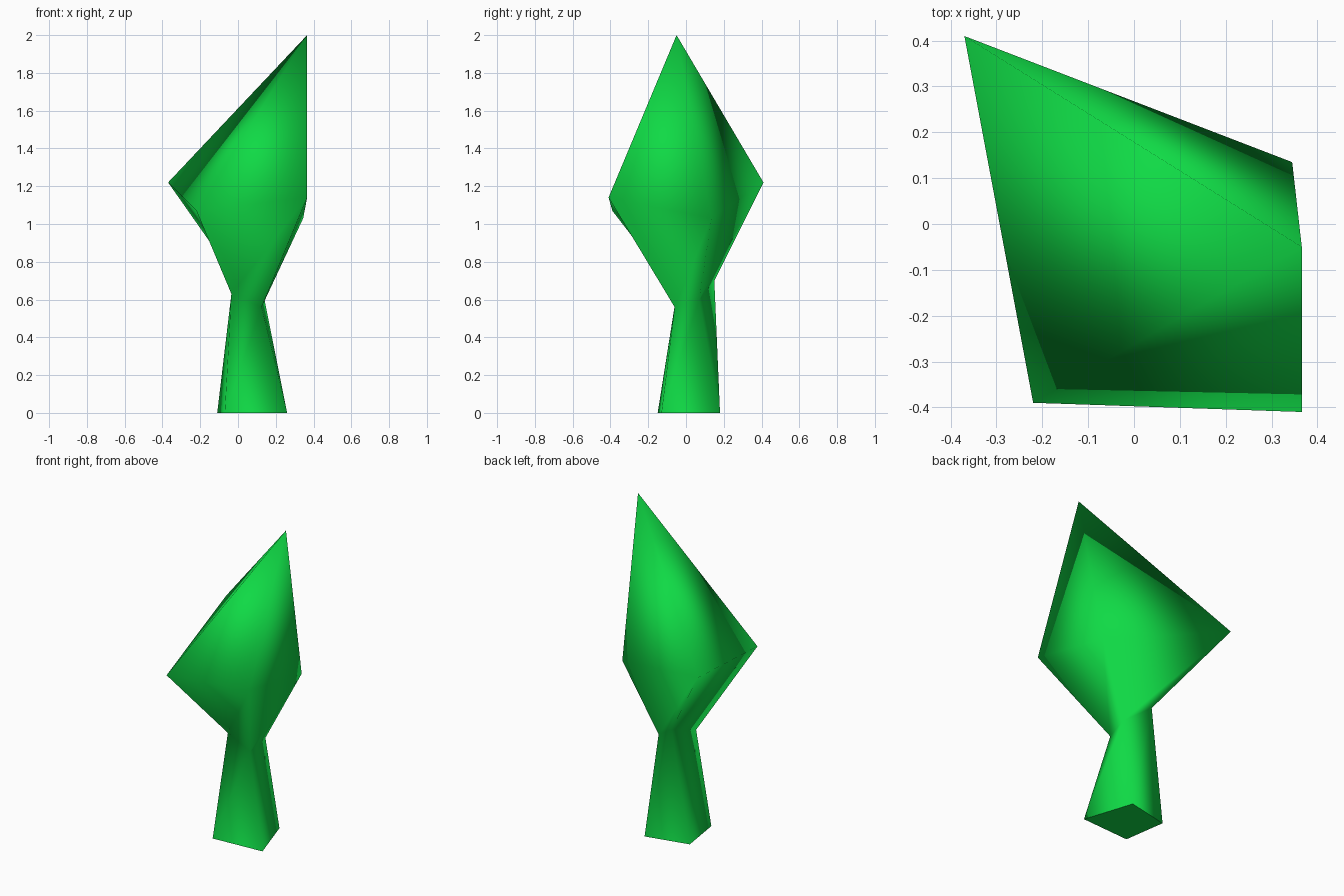
import bpy
import bmesh

default_cube = bpy.data.objects.get("Cube")
if default_cube:
    bpy.data.objects.remove(default_cube, do_unlink=True)


def make_material(name, colour):
    material = bpy.data.materials.new(name)
    material.use_nodes = True
    material.diffuse_color = colour
    material.node_tree.nodes["Principled BSDF"].inputs["Base Color"].default_value = colour
    return material


def bridge_rings(bm, lower, upper):
    """Join two rings of equal length with quads."""
    count = len(lower)
    for i in range(count):
        j = (i + 1) % count
        bm.faces.new((lower[i], lower[j], upper[j], upper[i]))


# Sections of the tree, each listed front left, back left, back right, front right
foot = [(0.26, -0.13, 0), (0.16, 0.18, 0), (-0.11, 0.12, 0), (-0.07, -0.15, 0)]
waist = [(0.125, -0.06, 0.56), (0.14, 0.07, 0.6), (-0.005, 0.15, 0.7), (-0.035, -0.05, 0.63)]
crown = [(0.366, -0.41, 1.14), (0.345, 0.135, 1.03), (-0.37, 0.41, 1.22), (-0.22, -0.39, 1.07)]
tip = (0.366, -0.05, 2.0)

bm = bmesh.new()
rings = [[bm.verts.new(point) for point in section] for section in (foot, waist, crown)]

# Trunk and lower crown
for lower, upper in zip(rings, rings[1:]):
    bridge_rings(bm, lower, upper)

# Pointed upper crown
apex = bm.verts.new(tip)
top_ring = rings[-1]
for i, corner in enumerate(top_ring):
    bm.faces.new((corner, top_ring[(i + 1) % len(top_ring)], apex))

# Flat foot with a sharp rim, the rest smooth
sole = bm.faces.new(reversed(rings[0]))
bmesh.ops.recalc_face_normals(bm, faces=bm.faces)
for face in bm.faces:
    face.smooth = face is not sole
for edge in sole.edges:
    edge.smooth = False

mesh = bpy.data.meshes.new("stylized_tree")
bm.to_mesh(mesh)
bm.free()
mesh.materials.append(make_material("leaf green", (0.005, 0.7, 0.06, 1)))
tree = bpy.data.objects.new("stylized_tree", mesh)
bpy.context.collection.objects.link(tree)
